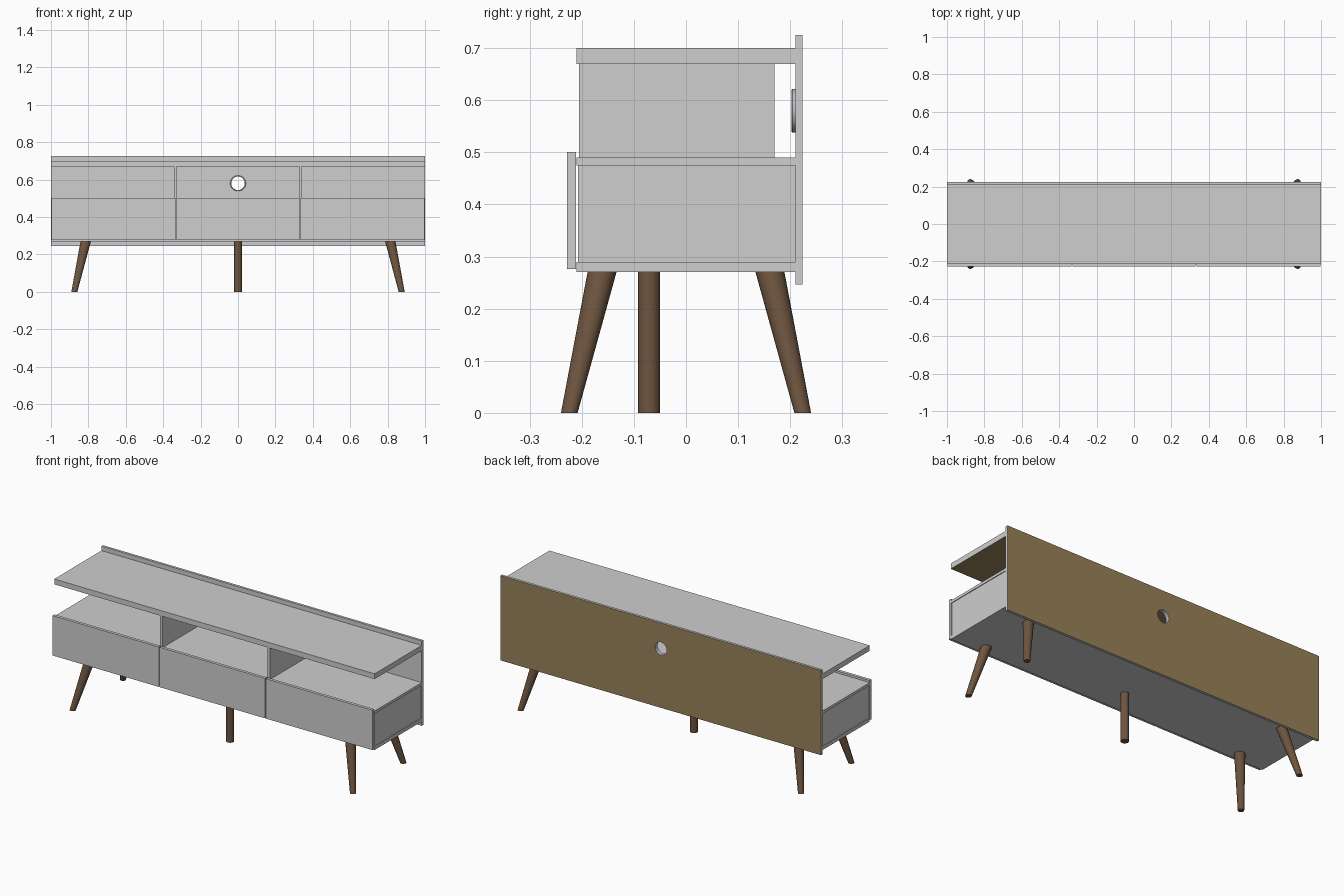
import bpy, bmesh, math
from mathutils import Vector

if "Cube" in bpy.data.objects:
    bpy.data.objects.remove(bpy.data.objects["Cube"])


def mat(name, rgb):
    m = bpy.data.materials.new(name)
    m.diffuse_color = (*rgb, 1)
    m.use_nodes = True
    m.node_tree.nodes["Principled BSDF"].inputs["Base Color"].default_value = m.diffuse_color
    return m


GREY = mat("painted grey", (0.62, 0.62, 0.62))
BOARD = mat("raw brown board", (0.316, 0.226, 0.10))
WOOD = mat("dark leg wood", (0.155, 0.09, 0.05))
METAL = mat("grommet grey", (0.5, 0.51, 0.52))


def finish(name, bm, mats, smooth=False):
    bmesh.ops.recalc_face_normals(bm, faces=bm.faces[:])
    me = bpy.data.meshes.new(name)
    bm.to_mesh(me)
    bm.free()
    for m in mats:
        me.materials.append(m)
    ob = bpy.data.objects.new(name, me)
    bpy.context.collection.objects.link(ob)
    if smooth:
        bpy.ops.object.select_all(action='DESELECT')
        ob.select_set(True)
        bpy.context.view_layer.objects.active = ob
        bpy.ops.object.shade_smooth_by_angle(angle=math.radians(40))
    return ob


def box(name, x, y, z, raw_side=None):
    """Box from (min, max) ranges; the side facing raw_side is bare board."""
    bm = bmesh.new()
    bmesh.ops.create_cube(bm, size=1)
    for v in bm.verts:
        v.co = [r[0] if c < 0 else r[1] for c, r in zip(v.co, (x, y, z))]
    bm.normal_update()
    if raw_side:
        for f in bm.faces:
            f.material_index = int(f.normal.dot(Vector(raw_side)) > 0.9)
    return finish(name, bm, [GREY, BOARD] if raw_side else [GREY])


def leg(name, foot, top, r_foot, r_top, h=0.275, n=32):
    """Splayed tapered leg with level ends."""
    bm = bmesh.new()
    rings = []
    for (cx, cy), r, z in ((foot, r_foot, 0), (top, r_top, h)):
        rings.append([bm.verts.new((cx + r * math.cos(2 * math.pi * i / n),
                                    cy + r * math.sin(2 * math.pi * i / n), z))
                      for i in range(n)])
    for i in range(n):
        j = (i + 1) % n
        bm.faces.new((rings[0][i], rings[0][j], rings[1][j], rings[1][i]))
    for r in rings:
        bm.faces.new(r)
    finish(name, bm, [WOOD], True)


def lathe_y(name, profile, cz, mats, closed, n=48):
    """Turn (radius, y) points about the y axis at height cz."""
    bm = bmesh.new()
    rings = [[bm.verts.new((r * math.cos(2 * math.pi * i / n), y,
                            cz + r * math.sin(2 * math.pi * i / n)))
              for i in range(n)] for r, y in profile]
    for k in range(len(rings) if closed else len(rings) - 1):
        a, b = rings[k], rings[(k + 1) % len(rings)]
        for i in range(n):
            j = (i + 1) % n
            bm.faces.new((a[i], a[j], b[j], b[i]))
    if not closed:
        bm.faces.new(rings[0])
        bm.faces.new(rings[-1])
    return finish(name, bm, mats, True)


# Horizontal boards
box("top_board", (-1, 1), (-0.21, 0.21), (0.67, 0.70), (0, 0, -1))
box("middle_shelf", (-1, 1), (-0.21, 0.21), (0.475, 0.49))
box("bottom_board", (-1, 1), (-0.21, 0.21), (0.27, 0.29))

# Sides of the drawer case, and dividers
for s, side in ((-1, "left"), (1, "right")):
    def span(a, b):
        return tuple(sorted((s * a, s * b)))
    box(side + "_side", span(0.981, 0.996), (-0.207, 0.21), (0.29, 0.475))
    box(side + "_upper_divider", span(0.328, 0.343), (-0.205, 0.17), (0.49, 0.67))
    box(side + "_lower_divider", span(0.328, 0.343), (-0.205, 0.21), (0.29, 0.475))

# Drawer fronts
for name, x0, x1 in (("left", -0.998, -0.335), ("middle", -0.329, 0.329),
                     ("right", 0.335, 0.998)):
    box(name + "_drawer_front", (x0, x1), (-0.228, -0.211), (0.276, 0.501))

# Back panel with a cable hole
CZ = 0.58
back = box("back_panel", (-1, 1), (0.21, 0.224), (0.246, 0.725), (0, 1, 0))
cutter = lathe_y("hole_cutter", [(0.038, 0.15), (0.038, 0.3)], CZ, [GREY], False)
cutter.hide_render = True
mod = back.modifiers.new("cable hole", 'BOOLEAN')
mod.operation = 'DIFFERENCE'
mod.solver = 'EXACT'
mod.object = cutter
bpy.context.view_layer.objects.active = back
bpy.ops.object.modifier_apply(modifier=mod.name)
bpy.data.objects.remove(cutter)

# Flanged ring lining the cable hole
lathe_y("cable_grommet",
        [(0.036, 0.202), (0.040, 0.202), (0.042, 0.204), (0.042, 0.21),
         (0.038, 0.21), (0.038, 0.224), (0.036, 0.224)], CZ, [METAL], True)

# Four splayed corner legs and a straight centre leg
for sx, a in ((-1, "left"), (1, "right")):
    for sy, b in ((-1, "front"), (1, "back")):
        leg(f"{b}_{a}_leg", (sx * 0.875, sy * 0.224), (sx * 0.813, sy * 0.16),
            0.016, 0.028)
leg("centre_leg", (0, -0.071), (0, -0.071), 0.021, 0.021)
